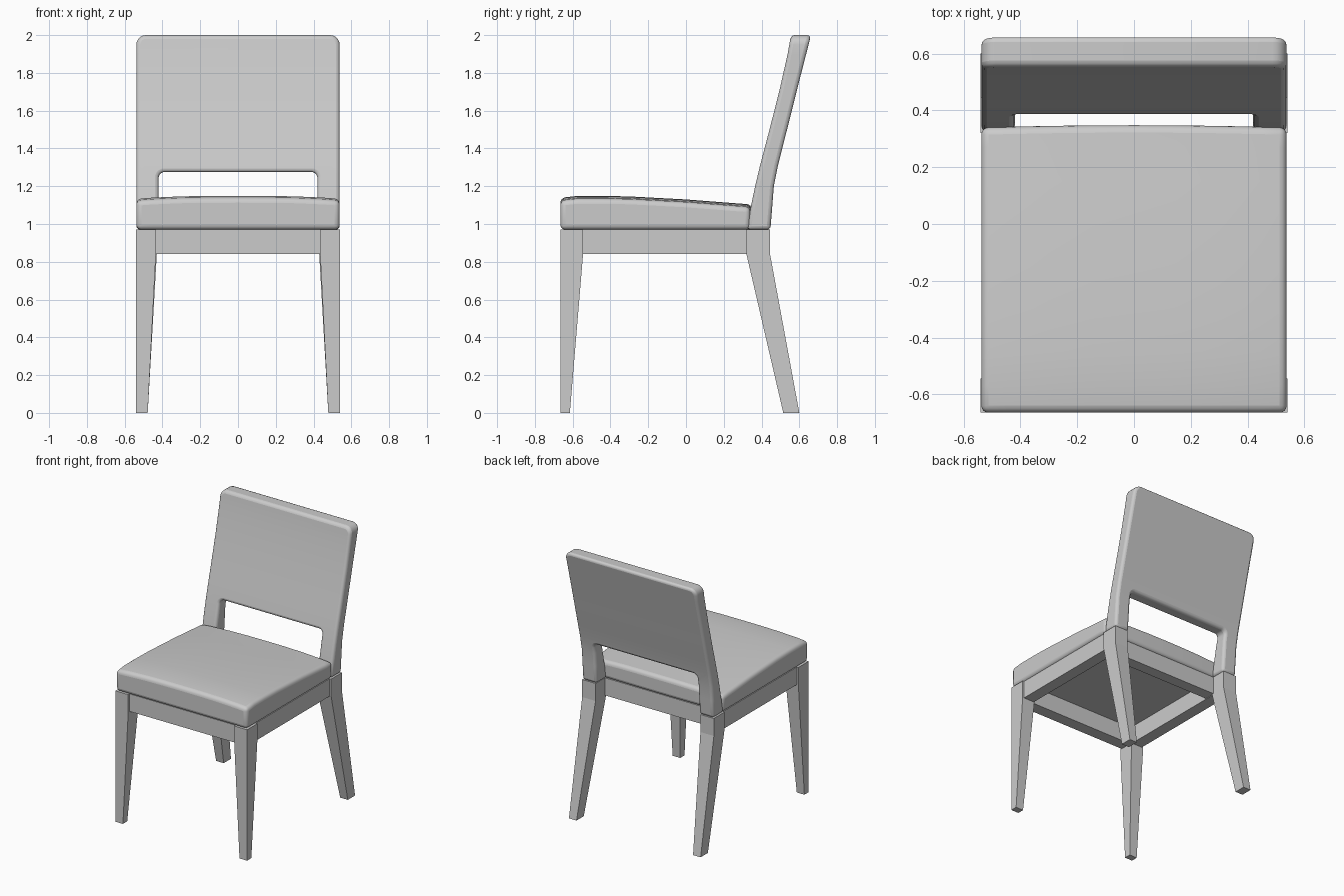
import bpy, bmesh, math
from mathutils import Vector

if "Cube" in bpy.data.objects:
    bpy.data.objects.remove(bpy.data.objects["Cube"])

grey = bpy.data.materials.new("plain grey")
grey.diffuse_color = (0.6, 0.6, 0.6, 1)
grey.use_nodes = True
grey.node_tree.nodes["Principled BSDF"].inputs["Base Color"].default_value = grey.diffuse_color


def finish(bm, name, bevel=0.0, segments=4, smooth=False, mirror=False):
    bmesh.ops.recalc_face_normals(bm, faces=bm.faces)
    me = bpy.data.meshes.new(name)
    bm.to_mesh(me)
    bm.free()
    me.materials.append(grey)
    ob = bpy.data.objects.new(name, me)
    bpy.context.collection.objects.link(ob)
    if mirror:
        ob.modifiers.new("mirror", 'MIRROR')
    if bevel:
        m = ob.modifiers.new("soft edges", 'BEVEL')
        m.width, m.segments = bevel, segments
        m.limit_method, m.angle_limit = 'ANGLE', math.radians(50)
    if smooth:
        bpy.ops.object.select_all(action='DESELECT')
        ob.select_set(True)
        bpy.context.view_layer.objects.active = ob
        bpy.ops.object.shade_smooth_by_angle(angle=math.radians(40))
    return ob


def loft(name, rings):
    """Leg from rectangular sections (x0, x1, y0, y1, z), mirrored in x."""
    bm = bmesh.new()
    loops = [[bm.verts.new(p) for p in ((a, c, z), (b, c, z), (b, d, z), (a, d, z))]
             for a, b, c, d, z in rings]
    for lo, hi in zip(loops, loops[1:]):
        for i in range(4):
            j = (i + 1) % 4
            bm.faces.new((lo[i], lo[j], hi[j], hi[i]))
    bm.faces.new(loops[0])
    bm.faces.new(loops[-1])
    return finish(bm, name, mirror=True)


def box(name, x0, x1, y0, y1, z0, z1, mirror=False):
    bm = bmesh.new()
    bmesh.ops.create_cube(bm, size=1)
    for v in bm.verts:
        v.co = ((x0 + x1) / 2 + v.co.x * (x1 - x0),
                (y0 + y1) / 2 + v.co.y * (y1 - y0),
                (z0 + z1) / 2 + v.co.z * (z1 - z0))
    return finish(bm, name, mirror=mirror)


def interp(table, z):
    for (z0, a), (z1, b) in zip(table, table[1:]):
        if z <= z1:
            return a + (b - a) * (z - z0) / (z1 - z0)
    return table[-1][1]


def cut(bm, axis, values):
    for c in values:
        n = Vector((0, 0, 0))
        n[axis] = 1
        bmesh.ops.bisect_plane(bm, geom=bm.verts[:] + bm.edges[:] + bm.faces[:],
                               plane_co=n * c, plane_no=n, dist=1e-5)


# Legs
loft("front_legs", [(0.478, 0.54, -0.665, -0.615, 0), (0.435, 0.54, -0.665, -0.545, 0.84),
                    (0.435, 0.54, -0.665, -0.545, 0.97)])
loft("back_legs", [(0.478, 0.54, 0.515, 0.60, 0), (0.43, 0.54, 0.32, 0.445, 0.84),
                   (0.43, 0.54, 0.32, 0.445, 0.97)])

# Apron rails
box("front_rail", -0.44, 0.44, -0.65, -0.56, 0.84, 0.97)
box("back_rail", -0.435, 0.435, 0.25, 0.335, 0.84, 0.97)
box("side_rails", 0.44, 0.528, -0.55, 0.325, 0.84, 0.97, mirror=True)

# Seat cushion: box with a gently crowned top falling to the back
bm = bmesh.new()
bmesh.ops.create_cube(bm, size=1)
for v in bm.verts:
    v.co = (v.co.x * 1.076, -0.1625 + v.co.y * 1.005, v.co.z)
cut(bm, 0, [-0.45, -0.3, -0.15, 0, 0.15, 0.3, 0.45])
cut(bm, 1, [-0.57, -0.45, -0.3, -0.15, 0, 0.15, 0.27])
slope = [(-0.67, 1.138), (-0.57, 1.149), (-0.45, 1.149), (-0.3, 1.146), (0, 1.13), (0.35, 1.103)]
for v in bm.verts:
    x, y, z = v.co
    v.co.z = interp(slope, y) - 0.016 * (abs(x) / 0.54) ** 3 if z > 0 else 0.97
    if y > 0.3:
        v.co.y += 0.008 * (1 - (x / 0.54) ** 2)
finish(bm, "seat", bevel=0.026, smooth=True)

# Backrest: rounded outline with a slot, extruded in y and bent along a curve
W, G, SLOT, TOP, R, r = 0.538, 0.42, 1.275, 2.0, 0.05, 0.03


def arc(cx, cz, rad, a0, a1, n=5):
    return [(cx + rad * math.cos(math.radians(a0 + (a1 - a0) * i / n)),
             cz + rad * math.sin(math.radians(a0 + (a1 - a0) * i / n))) for i in range(n + 1)]


half = [(G, 0.97), (W, 0.97)] + arc(W - R, TOP - R, R, 0, 90)
inner = arc(G - r, SLOT - r, r, 90, 0)
outline = half + [(-x, z) for x, z in half[::-1]] + [(-x, z) for x, z in inner[::-1]] + inner
bm = bmesh.new()
face = bm.faces.new([bm.verts.new((x, 0, z)) for x, z in outline])
ext = bmesh.ops.extrude_face_region(bm, geom=[face])
for g in ext["geom"]:
    if isinstance(g, bmesh.types.BMVert):
        g.co.y = 1
cut(bm, 2, [1.31, 1.2, 1.1, 1.4, 1.5, 1.6, 1.7, 1.8, 1.9])
front = [(0.97, 0.322), (1.1, 0.345), (1.2, 0.366), (1.31, 0.392), (1.5, 0.442),
         (1.7, 0.493), (1.9, 0.538), (2.0, 0.556)]
rear = [(0.97, 0.447), (1.2, 0.465), (1.31, 0.487), (1.5, 0.535), (1.7, 0.585), (2.0, 0.662)]
for v in bm.verts:
    v.co.y = interp(rear if v.co.y > 0.5 else front, v.co.z)
finish(bm, "backrest", bevel=0.02, segments=3, smooth=True)
